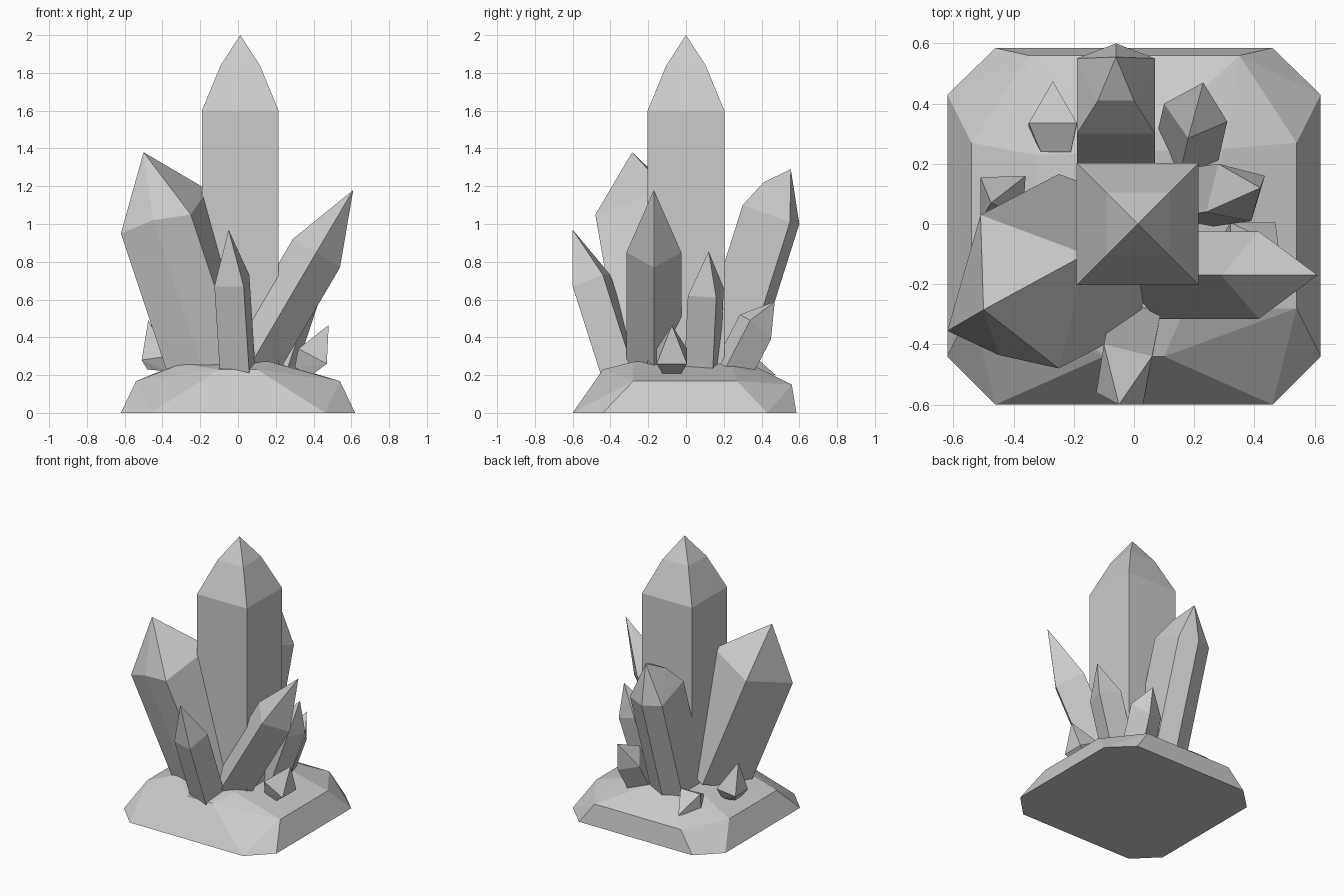
import bpy, bmesh
from mathutils import Vector


def faceted(name, points):
    """Flat-faced solid spanning the given corner points."""
    bm = bmesh.new()
    for p in points:
        bm.verts.new(p)
    bmesh.ops.convex_hull(bm, input=bm.verts[:])
    loose = [v for v in bm.verts if not v.link_faces]
    bmesh.ops.delete(bm, geom=loose, context='VERTS')
    bmesh.ops.dissolve_limit(bm, angle_limit=0.02, verts=bm.verts[:], edges=bm.edges[:])
    bmesh.ops.recalc_face_normals(bm, faces=bm.faces[:])
    mesh = bpy.data.meshes.new(name)
    bm.to_mesh(mesh)
    bm.free()
    obj = bpy.data.objects.new(name, mesh)
    bpy.context.collection.objects.link(obj)
    return obj


def crystal(name, ring, shift, tips):
    """Leaning prism: shoulder ring, extruded down by shift, capped by tips."""
    foot = [Vector(p) + Vector(shift) for p in ring]
    return faceted(name, ring + foot + tips)


def mirrored(points):
    return [(s * x, y, z) for x, y, z in points for s in (-1, 1)]


# Rock base
faceted("rock_base",
        mirrored([(0.46, 0.585, 0), (0.62, 0.43, 0), (0.62, -0.44, 0), (0.46, -0.6, 0),
                  (0.54, 0.27, 0.168), (0.54, -0.28, 0.168), (0.35, 0.56, 0.15),
                  (0.1, -0.44, 0.23)])
        + [(-0.33, 0.23, 0.255), (0.3, 0.25, 0.24), (0, 0.24, 0.31),
           (-0.3, -0.25, 0.26), (0.17, -0.28, 0.27), (-0.1, -0.2, 0.28)])

# Central crystal with a two-step point
def square(h, z):
    return [(0.012 + sx * h, sy * h, z) for sx in (-1, 1) for sy in (-1, 1)]

crystal("main_crystal", square(0.203, 1.6), (0, 0, -1.4),
        square(0.104, 1.84) + [(0.012, 0, 2.0)])

# Large leaning crystals
crystal("left_crystal",
        [(-0.62, -0.355, 0.95), (-0.25, -0.48, 1.05), (-0.16, -0.1, 1.18), (-0.51, 0.03, 1.08),
         (-0.45, -0.435, 1.02)],
        (0.26, 0.136, -0.78), [(-0.5, -0.285, 1.38)])
crystal("right_crystal",
        [(0.54, -0.17, 0.77), (0.415, -0.315, 0.85), (0.29, -0.17, 0.92), (0.415, -0.025, 0.85)],
        (-0.34, 0, -0.58), [(0.61, -0.17, 1.18)])
crystal("back_crystal",
        [(-0.19, 0.3, 1.1), (0.07, 0.3, 1.1), (0.07, 0.55, 1.01), (-0.06, 0.6, 1.0),
         (-0.19, 0.55, 1.01)],
        (0, -0.26, -0.82), [(-0.12, 0.41, 1.22), (0, 0.41, 1.22), (-0.06, 0.555, 1.29)])

# Medium crystals
crystal("front_crystal",
        [(-0.125, -0.56, 0.67), (0.03, -0.6, 0.67), (0.06, -0.44, 0.73), (-0.1, -0.4, 0.73)],
        (0.03, 0.15, -0.47), [(-0.05, -0.6, 0.97)])
crystal("right_back_crystal",
        [(0.39, 0.01, 0.62), (0.435, 0.16, 0.61), (0.28, 0.2, 0.66), (0.24, 0.04, 0.67)],
        (-0.14, -0.02, -0.42), [(0.42, 0.12, 0.855)])
crystal("small_back_crystal",
        [(0.18, 0.285, 0.52), (0.31, 0.34, 0.49), (0.24, 0.45, 0.39), (0.1, 0.4, 0.43)],
        (-0.03, -0.13, -0.25), [(0.23, 0.47, 0.59)])

# Small shards poking out of the rock
faceted("right_shard",
        [(x, y, z) for x, z in ((0.47, 0.26), (0.32, 0.34)) for y in (-0.155, 0.005)]
        + [(x, y, z) for x, z in ((0.39, 0.2), (0.3, 0.24)) for y in (-0.12, -0.03)]
        + [(0.48, -0.075, 0.465)])
faceted("left_shard",
        [(-0.51, 0.155, 0.28), (-0.36, 0.16, 0.3), (-0.37, 0.02, 0.3), (-0.51, 0.01, 0.28),
         (-0.48, 0.12, 0.23), (-0.38, 0.12, 0.22), (-0.38, 0.05, 0.22), (-0.48, 0.04, 0.23),
         (-0.475, 0.07, 0.49)])
faceted("back_shard",
        [(x, y, z) for x in (-0.35, -0.19) for y, z in ((0.335, 0.325), (0.32, 0.18))]
        + [(x, 0.24, z) for x in (-0.31, -0.21) for z in (0.28, 0.2)]
        + [(-0.27, 0.475, 0.2)])
